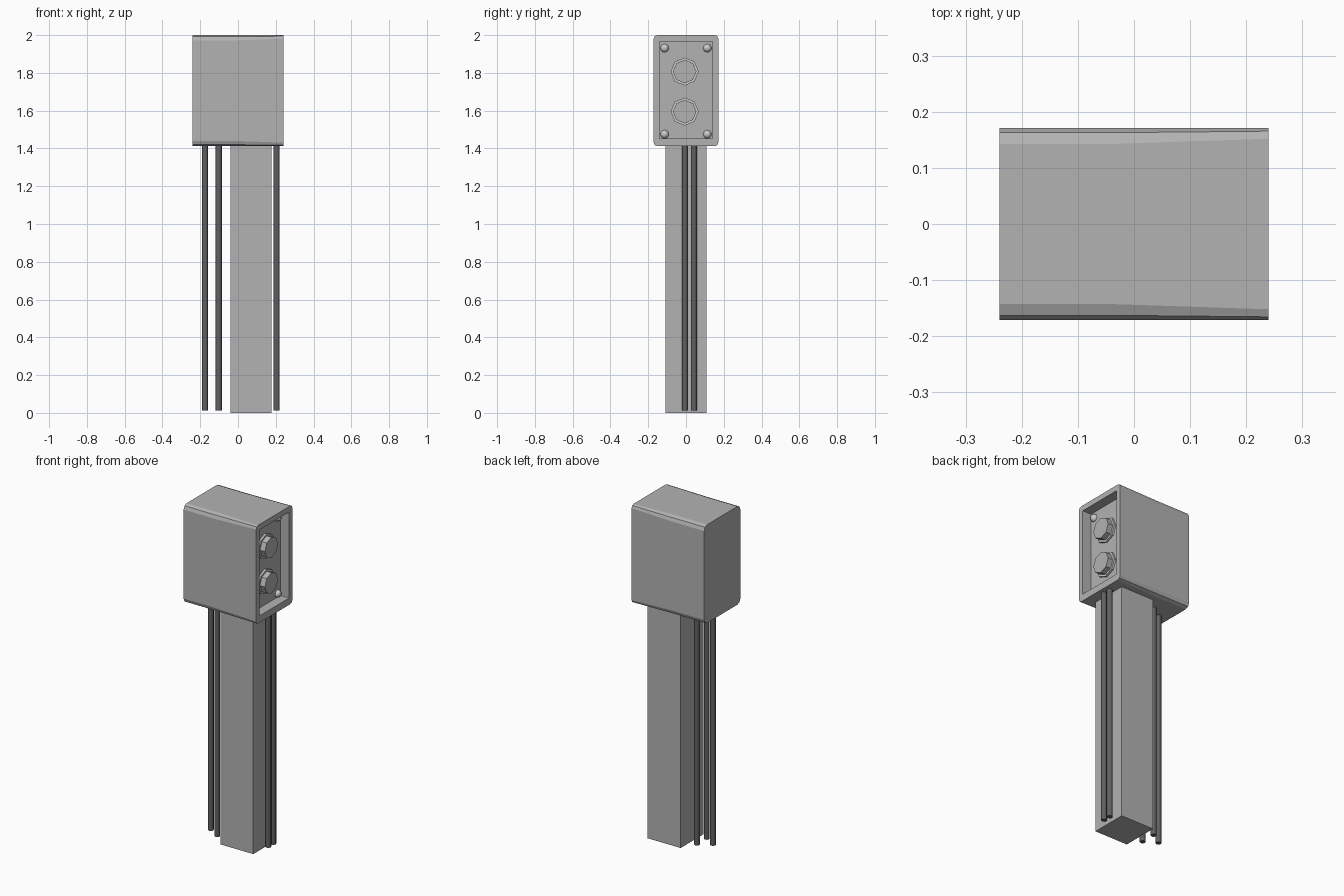
import bpy, bmesh, math

if "Cube" in bpy.data.objects:
    bpy.data.objects.remove(bpy.data.objects["Cube"])


def material(name, v):
    m = bpy.data.materials.new(name)
    m.diffuse_color = (v, v, v, 1)
    m.use_nodes = True
    m.node_tree.nodes["Principled BSDF"].inputs["Base Color"].default_value = m.diffuse_color
    return m


BODY = material("body_grey", 0.45)
RUBBER = material("cable_dark", 0.12)
METAL = material("metal_light", 0.8)


def finish(name, bm, mat):
    bmesh.ops.recalc_face_normals(bm, faces=bm.faces)
    mesh = bpy.data.meshes.new(name)
    bm.to_mesh(mesh)
    bm.free()
    mesh.materials.append(mat)
    ob = bpy.data.objects.new(name, mesh)
    bpy.context.collection.objects.link(ob)
    return ob


def section(x, hy, z0, z1, r):
    """Rectangle in the yz plane with three-point rounded corners."""
    corners = [(hy - r, z1 - r, 0), (-hy + r, z1 - r, 90),
               (-hy + r, z0 + r, 180), (hy - r, z0 + r, 270)]
    return [(x, cy + r * math.cos(math.radians(a + s)), cz + r * math.sin(math.radians(a + s)))
            for cy, cz, a in corners for s in (0, 45, 90)]


def octagon(x, r, zc, yc=-0.007):
    return [(x, yc + r * math.cos(k * math.pi / 4), zc + r * math.sin(k * math.pi / 4))
            for k in range(8)]


def loft(name, rings, mat):
    """Skin matching rings and cap both ends."""
    bm = bmesh.new()
    rows = [[bm.verts.new(p) for p in ring] for ring in rings]
    for a, b in zip(rows, rows[1:]):
        n = len(a)
        for i in range(n):
            bm.faces.new((a[i], a[(i + 1) % n], b[(i + 1) % n], b[i]))
    bm.faces.new(rows[0])
    bm.faces.new(rows[-1])
    return finish(name, bm, mat)


PANEL_X = 0.182

# housing: rounded long edges, with the recessed control panel as its inner cap
loft("housing", [
    section(-0.24, 0.171, 1.412, 2.0, 0.028),
    section(-0.03, 0.171, 1.412, 2.0, 0.028),
    section(0.24, 0.171, 1.412, 2.0, 0.019),
    section(0.24, 0.14, 1.453, 1.967, 0.002),
    section(PANEL_X, 0.14, 1.453, 1.967, 0.002),
], BODY)

# two octagonal buttons in pale collars
for i, z in enumerate((1.595, 1.807)):
    loft(f"button_collar_{i}", [octagon(PANEL_X - 0.005, 0.074, z),
                                octagon(PANEL_X + 0.012, 0.074, z)], METAL)
    loft(f"button_{i}", [octagon(PANEL_X, 0.062, z), octagon(0.226, 0.062, z)], BODY)

# domed corner screws
for i, (y, z) in enumerate((y, z) for y in (-0.113, 0.113) for z in (1.475, 1.931)):
    bpy.ops.mesh.primitive_uv_sphere_add(segments=12, ring_count=8, radius=0.022,
                                         location=(PANEL_X, y, z))
    screw = bpy.context.object
    screw.name = f"screw_{i}"
    screw.data.materials.append(METAL)
    bpy.ops.object.shade_smooth()

# square post
bpy.ops.mesh.primitive_cube_add(size=1, location=(0.068, 0, 0.71))
post = bpy.context.object
post.name = "post"
post.scale = (0.218, 0.218, 1.42)
post.data.materials.append(BODY)

# cables hanging beside the post
for i, (x, y) in enumerate([(-0.175, -0.006), (-0.102, 0.041), (-0.102, -0.05),
                            (0.205, -0.005), (0.205, 0.042)]):
    bpy.ops.mesh.primitive_cylinder_add(vertices=8, radius=0.016, depth=1.408,
                                        location=(x, y, 0.716))
    cable = bpy.context.object
    cable.name = f"cable_{i}"
    cable.data.materials.append(RUBBER)
    bpy.ops.object.shade_smooth_by_angle(angle=math.radians(50))
